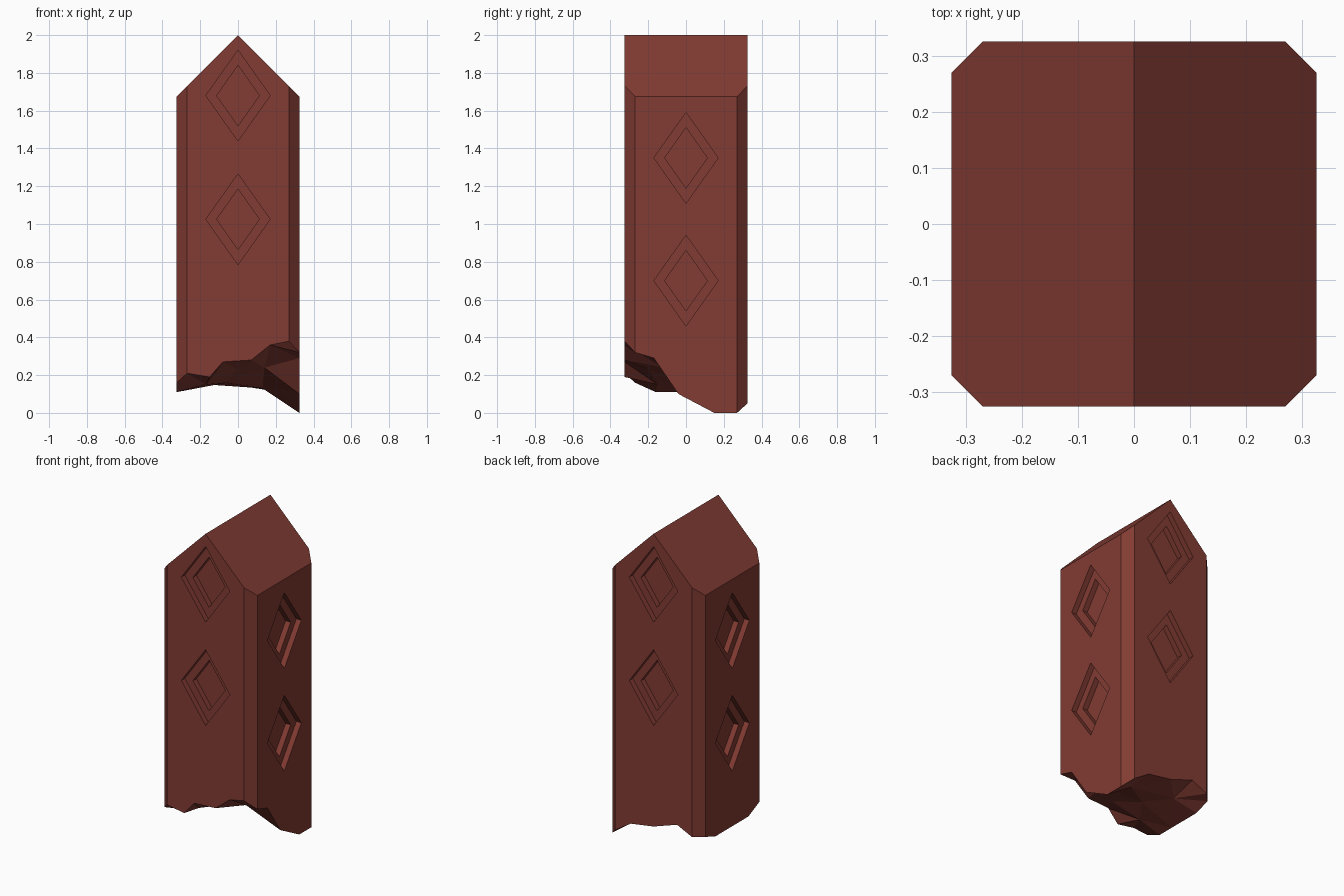
import bpy
import bmesh
from mathutils import Vector, Matrix
from mathutils.geometry import delaunay_2d_cdt
from math import pi

if "Cube" in bpy.data.objects:
    bpy.data.objects.remove(bpy.data.objects["Cube"])

HALF, FLAT, TOP = 0.325, 0.27, 2.0

clay = bpy.data.materials.new("red_brown_stone")
clay.use_nodes = True
clay.diffuse_color = (0.223, 0.044, 0.033, 1)
clay.node_tree.nodes["Principled BSDF"].inputs["Base Color"].default_value = clay.diffuse_color


def turn(k):
    """Quarter turns that carry the front side to each other side."""
    return Matrix.Rotation(k * pi / 2, 4, 'Z')


def make_object(name, bm):
    bmesh.ops.recalc_face_normals(bm, faces=bm.faces)
    mesh = bpy.data.meshes.new(name)
    bm.to_mesh(mesh)
    bm.free()
    mesh.materials.append(clay)
    obj = bpy.data.objects.new(name, mesh)
    bpy.context.collection.objects.link(obj)
    return obj


# Broken lower edge of each side: (distance along the side, height)
rims = [
    [(-FLAT, .21), (-.15, .19), (-.08, .27), (.07, .28), (.17, .36), (FLAT, .38)],
    [(-FLAT, .32), (-.17, .29), (-.04, .10), (.15, 0), (FLAT, 0)],
    [(-FLAT, .05), (-.16, .12), (0, .145), (.165, .20), (FLAT, .15)],
    [(-FLAT, .145), (-.17, .11), (.05, .11), (.16, .11), (FLAT, .16)],
]
# Bumps inside the broken underside
bumps = [(-.16, .16, .15), (-.06, 0, .16), (.14, -.12, .24), (.13, .13, .13),
         (-.17, -.15, .15), (0, -.2, .23), (.22, .02, .13)]

# Pillar shell: walls, chamfers and gable roof
bm = bmesh.new()
low = [[bm.verts.new(turn(k) @ Vector((t, -HALF, z))) for t, z in rim]
       for k, rim in enumerate(rims)]
high = [[bm.verts.new((v.co.x, v.co.y, TOP - abs(v.co.x))) for v in (side[0], side[-1])]
        for side in low]
peak = {0: bm.verts.new((0, -HALF, TOP)), 2: bm.verts.new((0, HALF, TOP))}
for k in range(4):
    n = (k + 1) % 4
    ridge = [peak[k]] if k in peak else []
    bm.faces.new(low[k] + [high[k][1]] + ridge + [high[k][0]])
    bm.faces.new((low[k][-1], low[n][0], high[n][0], high[k][1]))
bm.faces.new((peak[0], high[0][1], *high[1], high[2][0], peak[2]))
bm.faces.new((peak[2], high[2][1], *high[3], high[0][0], peak[0]))

# Broken underside
rim_verts = [v for side in low for v in side]
under = rim_verts + [bm.verts.new(p) for p in bumps]
count = len(rim_verts)
loop = [(i, (i + 1) % count) for i in range(count)]
result = delaunay_2d_cdt([v.co.xy for v in under], loop, [list(range(count))], 1, 1e-5)
for tri in result[2]:
    bm.faces.new([under[result[3][i][0]] for i in tri])
pillar = make_object("broken_pillar", bm)

# Stepped diamond recesses, two on every side
bm = bmesh.new()
steps = [(.17, .24, -.05), (.17, .24, .035), (.113, .16, .035), (.113, .16, .07)]
for k in range(4):
    for height in ((1.68, 1.025) if k % 2 == 0 else (1.35, .70)):
        rings = []
        for w, h, depth in steps:
            y = depth - HALF
            corners = [(w, y, height), (0, y, height + h), (-w, y, height), (0, y, height - h)]
            rings.append([bm.verts.new(turn(k) @ Vector(c)) for c in corners])
        for a, b in zip(rings, rings[1:]):
            for i in range(4):
                j = (i + 1) % 4
                bm.faces.new((a[i], a[j], b[j], b[i]))
        bm.faces.new(rings[0])
        bm.faces.new(rings[-1])
cutter = make_object("diamond_cutter", bm)
cutter.hide_render = True

cut = pillar.modifiers.new("diamond_recesses", 'BOOLEAN')
cut.operation = 'DIFFERENCE'
cut.solver = 'EXACT'
cut.object = cutter
bpy.context.view_layer.objects.active = pillar
bpy.ops.object.modifier_apply(modifier=cut.name)
bpy.data.objects.remove(cutter)
